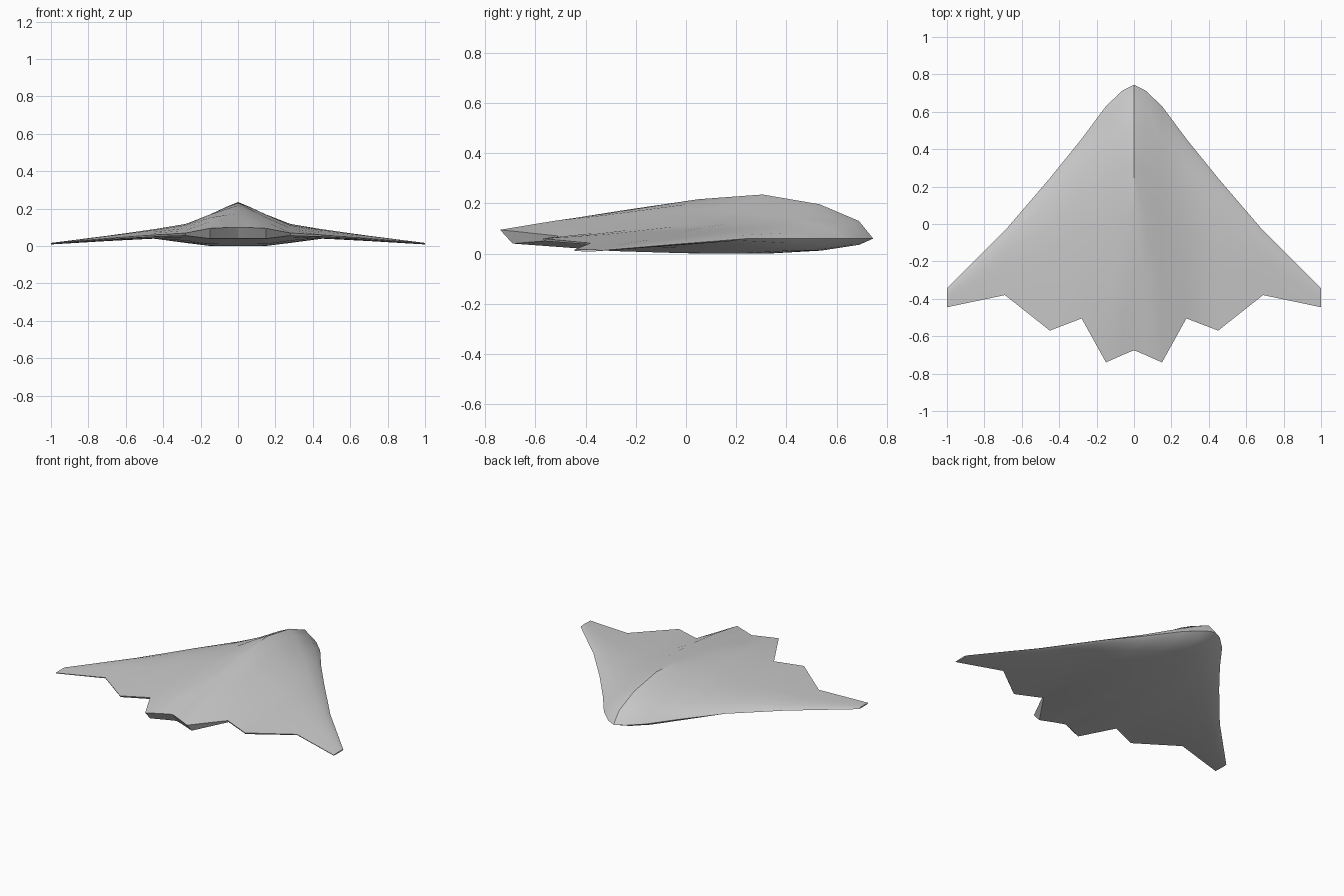
import bpy, bmesh, math

if "Cube" in bpy.data.objects:
    bpy.data.objects.remove(bpy.data.objects["Cube"])

# Chord fractions with normalised bulge of the upper skin and the belly
CHORD = [0, .04, .15, .31, .49, .70, .84, 1]
UPPER = [0, .42, .80, 1, .84, .52, .28, 0]
LOWER = [0, .44, .83, 1, .91, .67, .35, 0]

# Span stations: x, lead y, lead z, tail y, tail top z, tail bottom z,
# tail undercut, upper bulge, aft fullness, belly depth
STATIONS = [
    (0.00, 0.745, .060, -.675, .100, .040, .045, .163, .000, .054),
    (0.06, 0.715, .060, -.700, .099, .040, .048, .136, .008, .054),
    (0.15, 0.630, .060, -.740, .095, .040, .050, .092, .020, .053),
    (0.28, 0.455, .060, -.505, .070, .056, .010, .055, .000, .042),
    (0.45, 0.245, .060, -.570, .060, .050, .006, .030, .000, .017),
    (0.69, -.035, .038, -.380, .042, .036, .003, .017, .000, .010),
    (1.00, -.345, .012, -.445, .015, .011, .001, .004, .000, .003),
]


def section(bm, st, side):
    """Upper and lower vertex rows of one span station, sharing the leading edge."""
    x, ly, lz, ty, top, bot, cut, bulge, aft, belly = st
    upper, lower = [], []
    for t, u, l in zip(CHORD, UPPER, LOWER):
        z = lz + (top - lz) * t + bulge * u + aft * math.sin(math.pi * t * t)
        upper.append(bm.verts.new((side * x, ly + (ty - ly) * t, z)))
        if t == 0:
            lower.append(upper[0])
        else:
            y = ly + (ty + cut - ly) * t
            lower.append(bm.verts.new((side * x, y, lz + (bot - lz) * t - belly * l)))
    return upper, lower


bm = bmesh.new()
rows = [section(bm, s, -1) for s in reversed(STATIONS[1:])]
rows += [section(bm, s, 1) for s in STATIONS]

# Upper skin, belly skin and blunt trailing edge
n = len(CHORD)
for (ua, la), (ub, lb) in zip(rows, rows[1:]):
    for i in range(n - 1):
        bm.faces.new((ua[i], ua[i + 1], ub[i + 1], ub[i]))
        bm.faces.new((la[i], lb[i], lb[i + 1], la[i + 1]))
    bm.faces.new((ua[-1], la[-1], lb[-1], ub[-1]))

# Wing tip caps
for u, l in (rows[0], rows[-1]):
    bm.faces.new(u + l[:0:-1])

bmesh.ops.recalc_face_normals(bm, faces=bm.faces)
mesh = bpy.data.meshes.new("flying_wing")
bm.to_mesh(mesh)
bm.free()

wing = bpy.data.objects.new("flying_wing", mesh)
bpy.context.collection.objects.link(wing)
grey = bpy.data.materials.new("light_grey")
grey.diffuse_color = (0.6, 0.6, 0.6, 1)
grey.use_nodes = True
grey.node_tree.nodes["Principled BSDF"].inputs["Base Color"].default_value = grey.diffuse_color
mesh.materials.append(grey)

# Soft skin with crisp ridge and edges
bpy.context.view_layer.objects.active = wing
wing.select_set(True)
bpy.ops.object.shade_smooth_by_angle(angle=math.radians(30))
